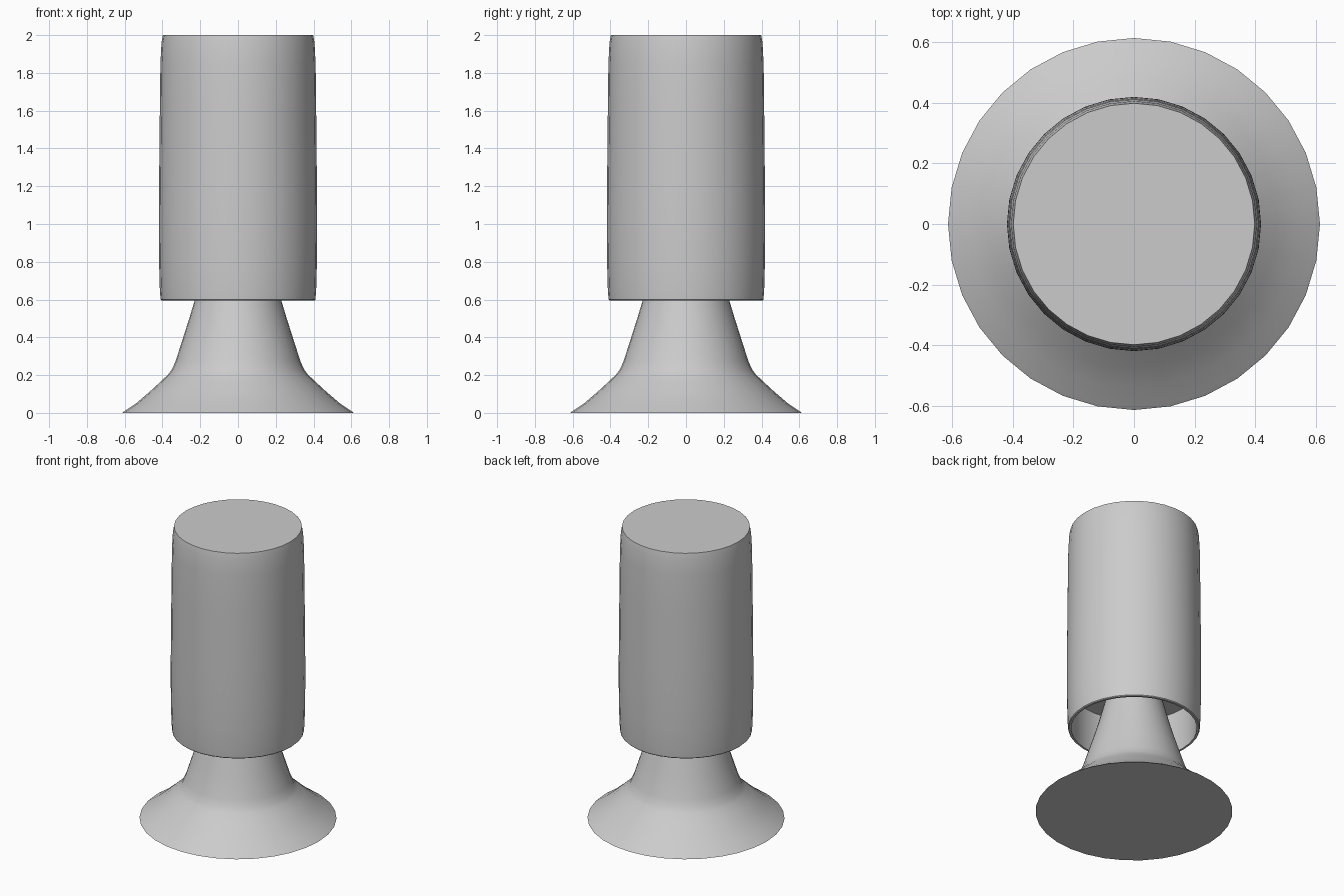
import bpy, bmesh, math

if "Cube" in bpy.data.objects:
    bpy.data.objects.remove(bpy.data.objects["Cube"])


def lathe(name, profile, sides=32):
    """Revolve (radius, z) points around z; radius 0 closes with a fan."""
    bm = bmesh.new()
    rings = []
    for r, z in profile:
        if r == 0:
            rings.append([bm.verts.new((0, 0, z))] * sides)
        else:
            rings.append([bm.verts.new((r * math.cos(2 * math.pi * i / sides),
                                        r * math.sin(2 * math.pi * i / sides), z))
                          for i in range(sides)])
    for a, b in zip(rings, rings[1:]):
        for i in range(sides):
            j = (i + 1) % sides
            corners = list(dict.fromkeys((a[i], a[j], b[j], b[i])))
            bm.faces.new(corners)
    bmesh.ops.recalc_face_normals(bm, faces=bm.faces)
    mesh = bpy.data.meshes.new(name)
    bm.to_mesh(mesh)
    bm.free()
    obj = bpy.data.objects.new(name, mesh)
    bpy.context.collection.objects.link(obj)
    bpy.ops.object.select_all(action='DESELECT')
    obj.select_set(True)
    bpy.context.view_layer.objects.active = obj
    bpy.ops.object.shade_smooth_by_angle(angle=math.radians(35))
    return obj


# Flared foot tapering into the stem, which runs up inside the shade
lathe("flared_base", [
    (0, 0), (0.613, 0), (0.60, 0.01), (0.54, 0.05), (0.47, 0.11),
    (0.41, 0.165), (0.37, 0.203), (0.35, 0.23), (0.33, 0.275),
    (0.29, 0.40), (0.255, 0.51), (0.228, 0.60), (0.175, 0.80),
    (0.155, 0.88), (0, 0.88)])

# Cylindrical shade: closed top, slightly bulged wall, recessed underside
lathe("lamp_shade", [
    (0, 2.0), (0.398, 2.0), (0.405, 1.96), (0.411, 1.85), (0.414, 1.6),
    (0.418, 1.2), (0.419, 1.0), (0.418, 0.8), (0.414, 0.65), (0.410, 0.60),
    (0.405, 0.595), (0.392, 0.595), (0.392, 0.88), (0, 0.88)])
